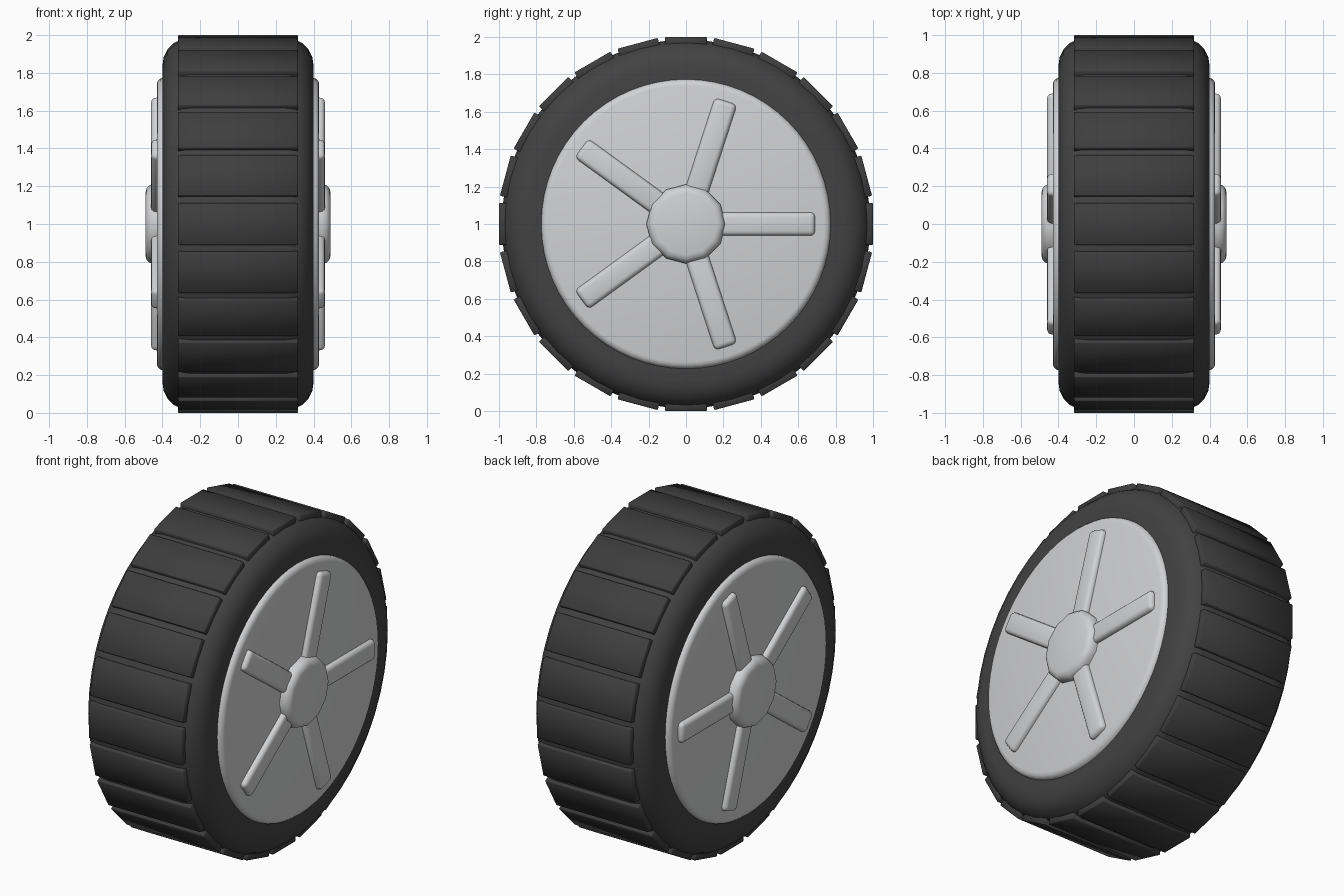
import bpy, bmesh, math
from mathutils import Matrix

if "Cube" in bpy.data.objects:
    bpy.data.objects.remove(bpy.data.objects["Cube"], do_unlink=True)


def material(name, color):
    mat = bpy.data.materials.new(name)
    mat.use_nodes = True
    mat.diffuse_color = (*color, 1)
    mat.node_tree.nodes["Principled BSDF"].inputs["Base Color"].default_value = (*color, 1)
    return mat


rubber = material("tire rubber", (0.055, 0.055, 0.055))
tread_rubber = material("tread rubber", (0.048, 0.048, 0.048))
silver = material("silver metal", (0.64, 0.645, 0.655))


def finish(name, bm, mat, angle):
    bmesh.ops.recalc_face_normals(bm, faces=bm.faces)
    mesh = bpy.data.meshes.new(name)
    bm.to_mesh(mesh)
    bm.free()
    mesh.materials.append(mat)
    obj = bpy.data.objects.new(name, mesh)
    bpy.context.collection.objects.link(obj)
    bpy.ops.object.select_all(action="DESELECT")
    obj.select_set(True)
    bpy.context.view_layer.objects.active = obj
    bpy.ops.object.shade_smooth_by_angle(angle=math.radians(angle))
    return obj


def lathe(name, half, sides, mat, angle=40):
    """Spin a half profile of (radius, x), mirrored in x, about the axle."""
    profile = half + [(r, -x) for r, x in reversed(half)]
    bm = bmesh.new()
    rings = []
    for r, x in profile:
        rings.append([bm.verts.new((x, r * math.cos(math.tau * i / sides),
                                    1 + r * math.sin(math.tau * i / sides)))
                      for i in range(sides)])
    for a, b in zip(rings, rings[1:]):
        for i in range(sides):
            j = (i + 1) % sides
            bm.faces.new((a[i], a[j], b[j], b[i]))
    bm.faces.new(rings[0])
    bm.faces.new(rings[-1])
    return finish(name, bm, mat, angle)


def rounded_corner(radius, x, size, steps):
    """Quarter-round from the flat side out to the rolling surface."""
    return [(radius - size + size * math.sin(t), x - size + size * math.cos(t))
            for t in (math.pi / 2 * i / steps for i in range(steps + 1))]


def radial_box(name, size, radius, turn, mat, bevel, segments):
    """Bevelled box, length along the spoke direction, turned about the axle."""
    bm = bmesh.new()
    bmesh.ops.create_cube(bm, size=1, matrix=Matrix.Diagonal((*size, 1)))
    bmesh.ops.bevel(bm, geom=bm.edges[:], offset=bevel, segments=segments,
                    profile=0.5, affect="EDGES")
    bm.transform(Matrix.Translation((0, 0, 1)) @ Matrix.Rotation(turn, 4, "X")
                 @ Matrix.Translation((0, radius, 0)))
    return finish(name, bm, mat, 50)


# Tire with rounded shoulders
lathe("tire", [(0.7, 0.4)] + rounded_corner(0.985, 0.4, 0.145, 5), 48, rubber)

# Rim disc and central hub, showing on both sides
lathe("rim_disc", rounded_corner(0.775, 0.43, 0.035, 3), 64, silver)
lathe("hub", rounded_corner(0.212, 0.49, 0.045, 3), 12, silver)

# Five spokes running right through the rim
for i in range(5):
    radial_box(f"spoke_{i + 1}", (0.92, 0.59, 0.125), 0.395,
               math.tau * i / 5, silver, 0.025, 3)

# Flat tread blocks around the tire
for i in range(24):
    radial_box(f"tread_block_{i + 1}", (0.635, 0.06, 0.222), 0.97,
               math.tau * i / 24, tread_rubber, 0.004, 1)
